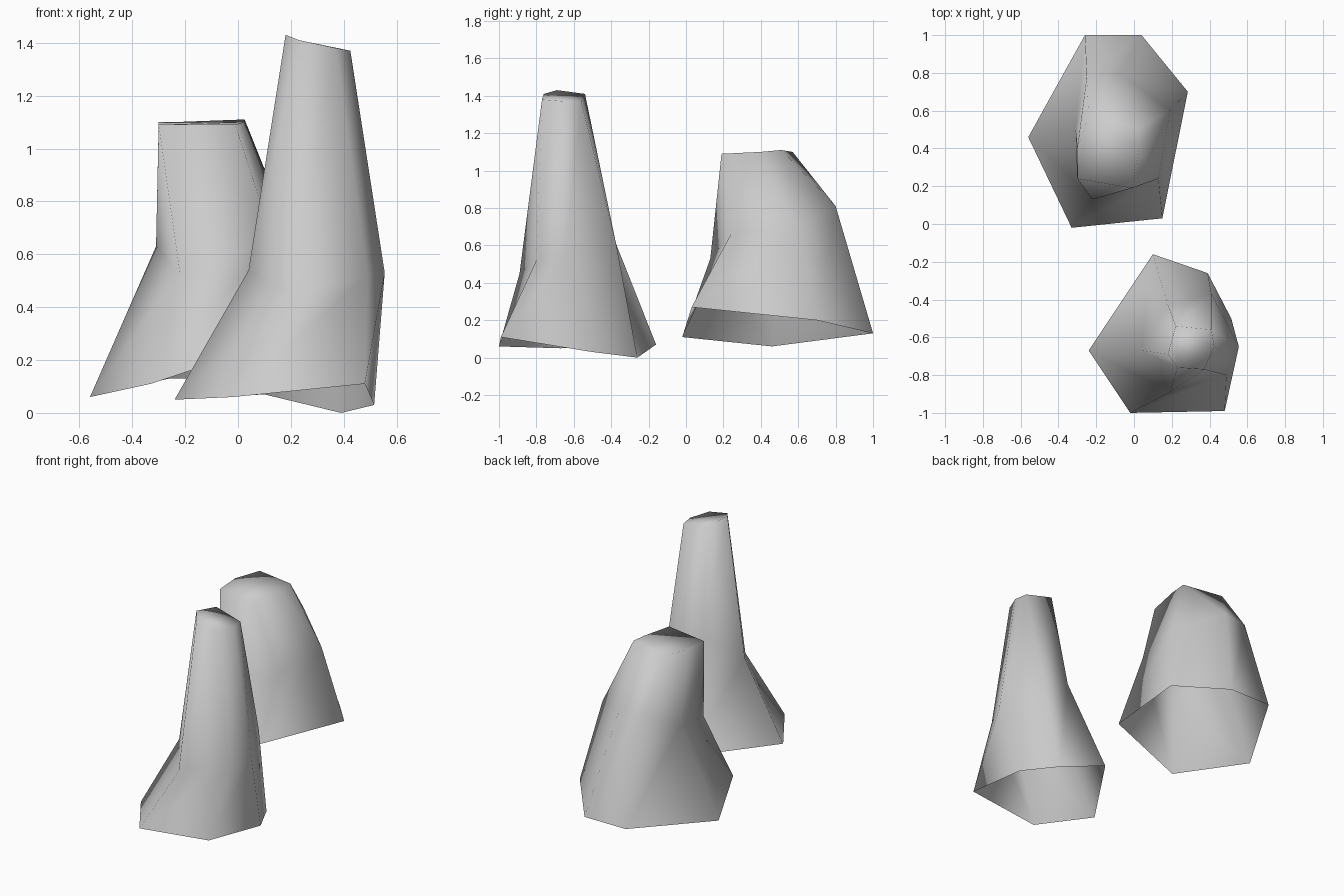
import bpy
import bmesh

# Remove the default cube if present
default_cube = bpy.data.objects.get("Cube")
if default_cube:
    bpy.data.objects.remove(default_cube, do_unlink=True)


def make_material(name, colour):
    material = bpy.data.materials.new(name)
    material.use_nodes = True
    material.diffuse_color = colour
    shader = next(node for node in material.node_tree.nodes
                  if node.type == "BSDF_PRINCIPLED")
    shader.inputs["Base Color"].default_value = colour
    shader.inputs["Roughness"].default_value = 0.8
    return material


def loft_rock(name, sections, material):
    """Skin six-sided sections from the open base up to a capped crown."""
    bm = bmesh.new()
    rings = [[bm.verts.new(point) for point in section] for section in sections]
    for lower, upper in zip(rings, rings[1:]):
        count = len(lower)
        for i in range(count):
            j = (i + 1) % count
            bm.faces.new((lower[i], lower[j], upper[j], upper[i]))
    bm.faces.new(rings[-1])
    for face in bm.faces:
        face.smooth = True
    bm.normal_update()

    mesh = bpy.data.meshes.new(name)
    bm.to_mesh(mesh)
    bm.free()
    mesh.materials.append(material)
    rock = bpy.data.objects.new(name, mesh)
    bpy.context.collection.objects.link(rock)
    return rock


stone_grey = make_material("stone_grey", (0.6, 0.6, 0.6, 1))

# Tall slender rock: base, shoulder and crown sections, counter-clockwise
tall_base = [(-.24, -.67, .05), (-.02, -1, .06), (.48, -.99, .11),
             (.515, -.5, .03), (.39, -.26, 0), (.1, -.16, .07)]
tall_shoulder = [(.04, -.67, .54), (.19, -.89, .45), (.49, -.8, .52),
                 (.555, -.65, .53), (.41, -.37, .59), (.18, -.43, .75)]
tall_crown = [(.18, -.69, 1.43), (.23, -.76, 1.41), (.37, -.77, 1.38),
              (.425, -.65, 1.37), (.41, -.56, 1.37), (.22, -.54, 1.41)]
loft_rock("tall_rock", (tall_base, tall_shoulder, tall_crown), stone_grey)

# Short broad rock, built from the same kind of sections
broad_base = [(-.56, .46, .06), (-.33, -.02, .11), (.15, .03, .27),
              (.285, .7, .2), (.04, 1, .13), (-.26, 1, .13)]
broad_shoulder = [(-.31, .5, .63), (-.22, .13, .53), (.13, .24, .66),
                  (.19, .6, .7), (-.08, .8, .81), (-.25, .78, .8)]
broad_crown = [(-.3, .4, 1.1), (-.3, .24, 1.09), (-.01, .19, 1.09),
               (.025, .4, 1.1), (.025, .51, 1.11), (-.24, .57, 1.1)]
loft_rock("broad_rock", (broad_base, broad_shoulder, broad_crown), stone_grey)
